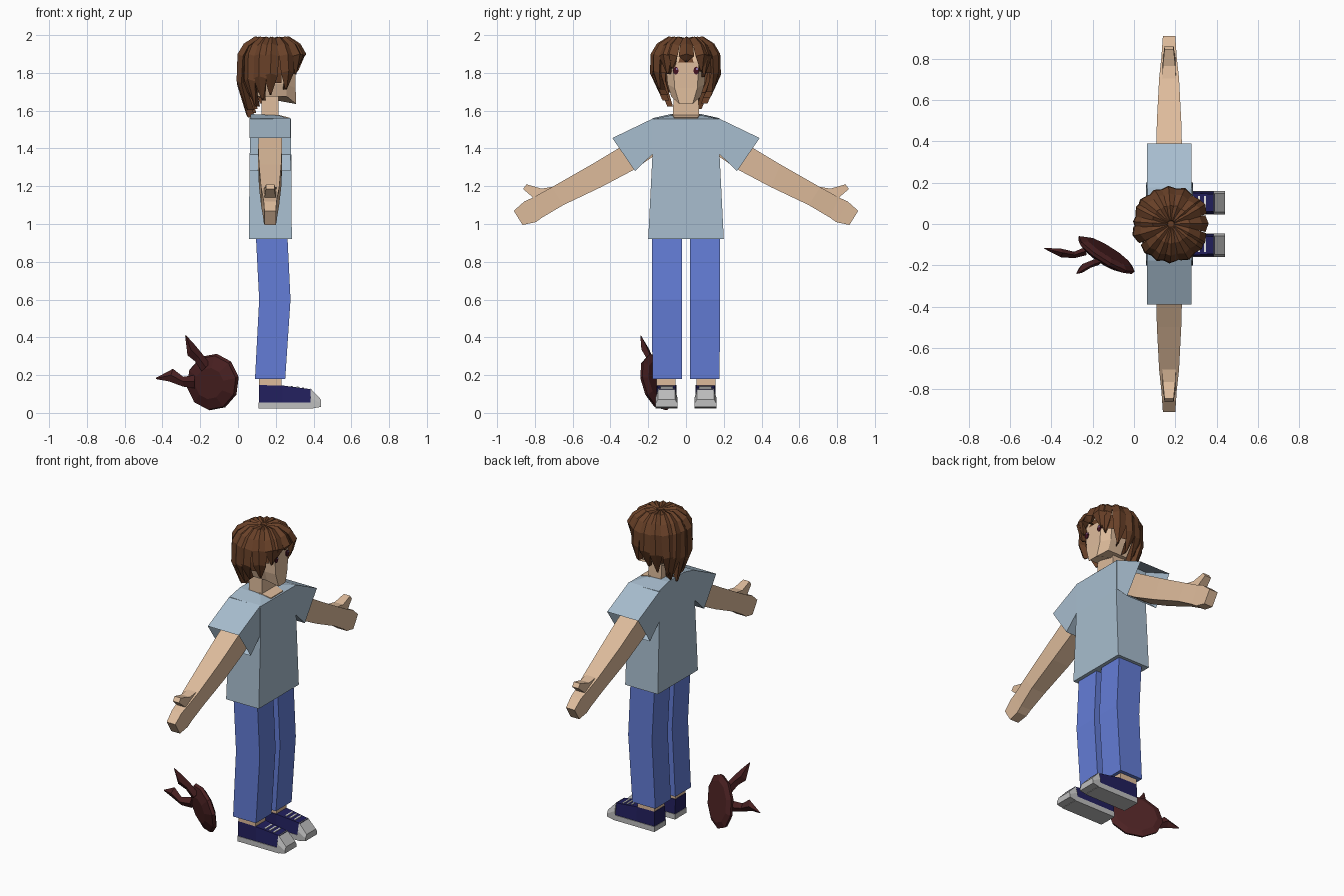
import bpy, bmesh, math, random
from mathutils import Vector

random.seed(4)
CX = 0.17  # body centre line; the figure faces +x


def mat(name, r, g, b):
    m = bpy.data.materials.new(name)
    m.diffuse_color = (r, g, b, 1)
    return m


SKIN = mat("skin", 0.73, 0.50, 0.33)
SHIRT = mat("pale_blue", 0.39, 0.51, 0.62)
DENIM = mat("denim_blue", 0.127, 0.205, 0.68)
NAVY = mat("navy", 0.016, 0.014, 0.11)
GREY = mat("grey_rubber", 0.52, 0.52, 0.52)
WHITE = mat("white", 0.85, 0.85, 0.85)
HAIR = mat("brown_hair", 0.14, 0.052, 0.021)
MAROON = mat("dark_maroon", 0.07, 0.015, 0.016)
EYE = mat("eye_dark", 0.06, 0.006, 0.015)
GLINT = mat("eye_glint", 0.3, 0.2, 0.45)


def finish(name, bm, material):
    bmesh.ops.recalc_face_normals(bm, faces=bm.faces)
    me = bpy.data.meshes.new(name)
    bm.to_mesh(me)
    bm.free()
    me.materials.append(material)
    ob = bpy.data.objects.new(name, me)
    bpy.context.collection.objects.link(ob)
    return ob


def add_loft(bm, rings, caps=True):
    rows = [[bm.verts.new(p) for p in ring] for ring in rings]
    n = len(rows[0])
    for a, b in zip(rows, rows[1:]):
        for i in range(n):
            j = (i + 1) % n
            bm.faces.new((a[i], a[j], b[j], b[i]))
    if caps:
        bm.faces.new(rows[0])
        bm.faces.new(rows[-1])


def loft(name, rings, material, caps=True):
    bm = bmesh.new()
    add_loft(bm, rings, caps)
    return finish(name, bm, material)


def rect(x0, x1, y0, y1, z):
    return [(x0, y0, z), (x1, y0, z), (x1, y1, z), (x0, y1, z)]


def both(s, rings):
    return [[(x, s * y, z) for x, y, z in r] for r in rings]


def arm_ring(y0, z0, y1, z1, h):
    """Cross-section from a top point to a bottom point, half-depth h."""
    return [(CX - h, y0, z0), (CX + h, y0, z0), (CX + h, y1, z1), (CX - h, y1, z1)]


# Shirt torso with collar raised at the back
loft("shirt_body", [
    rect(0.057, 0.285, -0.2, 0.2, 0.92),
    rect(0.062, 0.282, -0.178, 0.178, 1.36),
    [(0.065, -0.178, 1.56), (0.28, -0.178, 1.555), (0.28, 0.178, 1.555), (0.065, 0.178, 1.56)],
    [(0.068, -0.08, 1.582), (0.215, -0.08, 1.575), (0.215, 0.08, 1.575), (0.068, 0.08, 1.582)],
], SHIRT)
# Skin showing at the neckline
loft("neckline", [
    [(0.20, -0.075, 1.574), (0.272, -0.06, 1.557), (0.272, 0.06, 1.557), (0.20, 0.075, 1.574)],
    [(0.20, -0.075, 1.581), (0.272, -0.06, 1.563), (0.272, 0.06, 1.563), (0.20, 0.075, 1.581)],
], SKIN)

for s, side in ((-1, "right"), (1, "left")):
    # Sleeve, open at the cuff
    loft(side + "_sleeve", both(s, [
        arm_ring(0.172, 1.56, 0.172, 1.375, 0.108),
        arm_ring(0.39, 1.455, 0.27, 1.28, 0.108)]), SHIRT, caps=False)
    # Arm and hand
    loft(side + "_arm", both(s, [
        arm_ring(0.19, 1.50, 0.17, 1.36, 0.062),
        arm_ring(0.35, 1.405, 0.28, 1.285, 0.063),
        arm_ring(0.50, 1.315, 0.45, 1.195, 0.059),
        arm_ring(0.71, 1.195, 0.65, 1.10, 0.048),
        arm_ring(0.81, 1.14, 0.76, 1.035, 0.037),
        arm_ring(0.855, 1.12, 0.795, 1.01, 0.034),
        arm_ring(0.912, 1.07, 0.865, 0.995, 0.030)]), SKIN)
    loft(side + "_thumb", both(s, [
        arm_ring(0.69, 1.20, 0.73, 1.145, 0.034),
        arm_ring(0.765, 1.187, 0.81, 1.14, 0.03),
        arm_ring(0.845, 1.21, 0.862, 1.185, 0.022)]), SKIN)
    # Trouser leg and ankle
    loft(side + "_trouser_leg", both(s, [
        rect(0.09, 0.25, 0.022, 0.178, 0.18),
        rect(0.112, 0.278, 0.022, 0.18, 0.60),
        rect(0.095, 0.262, 0.022, 0.18, 0.93)]), DENIM)
    loft(side + "_ankle", both(s, [
        rect(0.112, 0.23, 0.055, 0.155, 0.12),
        rect(0.112, 0.23, 0.055, 0.155, 0.19)]), SKIN)
    # Shoe: upper, sole, toe cap and laces
    loft(side + "_shoe_upper", both(s, [
        [(x, 0.048, 0.05), (x, 0.158, 0.05), (x, 0.158 - i, z), (x, 0.048 + i, z)]
        for x, z, i in ((0.11, 0.147, 0.003), (0.235, 0.145, 0.003), (0.39, 0.125, 0.014))]), NAVY)
    loft(side + "_shoe_sole", both(s, [
        rect(0.108, 0.40, 0.045, 0.161, 0.022),
        rect(0.108, 0.40, 0.045, 0.161, 0.055)]), GREY)
    loft(side + "_toe_cap", both(s, [
        [(x, 0.045, z0), (x, 0.161, z0), (x, 0.161, zm), (x, 0.161 - i, z1),
         (x, 0.045 + i, z1), (x, 0.045, zm)]
        for x, z0, zm, z1, i in ((0.385, 0.022, 0.08, 0.128, 0.014),
                                 (0.44, 0.032, 0.05, 0.07, 0.012))]), GREY)
    bm = bmesh.new()
    for x in (0.285, 0.315, 0.345):
        z = 0.145 - (x - 0.235) * 0.129
        add_loft(bm, both(s, [rect(x - 0.005, x + 0.005, 0.07, 0.136, z - 0.004),
                              rect(x - 0.005, x + 0.005, 0.07, 0.136, z + 0.004)]))
    finish(side + "_laces", bm, WHITE)
    # Eye with glint
    loft(side + "_eye", [
        [(x, s * 0.054 + 0.015 * math.cos(a), 1.812 + 0.021 * math.sin(a))
         for a in (k * math.pi / 4 for k in range(8))] for x in (0.298, 0.309)], EYE)
    loft(side + "_eye_glint", [
        [(x, s * 0.054 + dy, 1.816 + dz) for dy, dz in ((0, 0), (0.009, 0), (0.009, 0.01), (0, 0.01))]
        for x in (0.305, 0.311)], GLINT)

# Neck and head
loft("neck", [rect(0.125, 0.215, -0.07, 0.07, 1.54),
              rect(0.125, 0.215, -0.065, 0.065, 1.72)], SKIN)


def head_ring(x0, x1, w, zb, zf, c):
    return [(x0, -w, zb), (x1 - 0.05, -w, zb), (x1, -c, zf),
            (x1, c, zf), (x1 - 0.05, w, zb), (x0, w, zb)]


loft("head", [
    head_ring(0.09, 0.308, 0.078, 1.675, 1.635, 0.035),
    head_ring(0.06, 0.305, 0.098, 1.74, 1.72, 0.06),
    head_ring(0.05, 0.303, 0.108, 1.86, 1.86, 0.068),
    head_ring(0.09, 0.27, 0.08, 1.95, 1.95, 0.05)], SKIN)

# Hair cap under the locks, cut away in front of the face
bm = bmesh.new()
bmesh.ops.create_uvsphere(bm, u_segments=14, v_segments=10, radius=1)
for v in bm.verts:
    v.co = Vector((0.165 + 0.155 * v.co.x, 0.155 * v.co.y, 1.80 + 0.175 * v.co.z))
low = [f for f in bm.faces if f.calc_center_median().z < 1.68 + 0.75 * (f.calc_center_median().x - 0.08)]
bmesh.ops.delete(bm, geom=low, context="FACES")
finish("hair_cap", bm, HAIR)

# Chunky hair locks fanning from the crown: angle from the face, tip height
locks = [(4, 1.87), (180, 1.575)]
for a, z in ((24, 1.82), (46, 1.79), (68, 1.71), (90, 1.68), (112, 1.65), (134, 1.62), (157, 1.60)):
    locks += [(a, z), (-a, z + 0.015)]
bm = bmesh.new()
for ang, tip in locks:
    a0 = math.radians(ang + random.uniform(-4, 4))
    k = random.uniform(0.96, 1.03)
    twist = math.radians(random.uniform(-9, 9))
    front = max(0.0, math.cos(a0))
    drop = 1.86 - tip
    tip_r = 0.165 if front > 0.3 else 0.14
    path = [(0.02, 1.985, 0.5), (0.095, 1.992, 0.27), (0.155, 1.955, 0.25),
            (0.188, 1.90, 0.24)]
    if drop > 0.08:
        path.append((0.192, 1.90 - 0.5 * (1.9 - tip), 0.21))
    path.append((tip_r, tip, 0.03))
    rings = []
    for i, (r, z, w) in enumerate(path):
        a = a0 + twist * i / len(path)
        pts = ((r * 0.94 * k, -w), (r * k, 0), (r * 0.94 * k, w), (max(r * k - 0.045, 0.005), 0))
        rings.append([(0.18 + q * math.cos(a + d), q * math.sin(a + d),
                       z - (0.012 if j != 1 else 0) - (0.02 if j == 3 and i < 4 else 0))
                      for j, (q, d) in enumerate(pts)])
    add_loft(bm, rings)
finish("hair_locks", bm, HAIR)

# Domed mask leaning on the ground behind the figure
U = Vector((0.86, -0.51, 0)).normalized()
V = Vector((0.0, -0.22, 0.975))
N = U.cross(V).normalized()
if N.y > 0:
    N = -N
C = Vector((-0.135, -0.15, 0.162))


def mask_ring(scale, depth):
    return [C + U * (0.16 * scale * math.cos(t)) + V * (0.155 * scale * math.sin(t)) + N * depth
            for t in (math.radians(36 * k + 10) for k in range(10))]


loft("mask", [mask_ring(0.78, -0.022), mask_ring(1, -0.006), mask_ring(0.95, 0.012),
              mask_ring(0.55, 0.034)], MAROON)


# Two pointed horn-like ribbons on the mask
def ribbon(name, pts):
    rings = []
    for x, y, z, w, px, pz in pts:
        rings.append([(x - w * px, y, z - w * pz), (x, y - 0.6 * w, z),
                      (x + w * px, y, z + w * pz), (x, y + 0.6 * w, z)])
    loft(name, rings, MAROON)


ribbon("upper_ribbon", [(-0.17, -0.18, 0.24, 0.03, 0.7, 0.7), (-0.21, -0.195, 0.295, 0.028, 0.6, 0.8),
                        (-0.25, -0.215, 0.335, 0.035, 0.5, 0.85), (-0.277, -0.24, 0.41, 0.003, 1, 0)])
ribbon("lower_ribbon", [(-0.23, -0.13, 0.165, 0.035, 0, 1), (-0.29, -0.15, 0.165, 0.026, 0, 1),
                        (-0.355, -0.14, 0.20, 0.035, 0.3, 0.95), (-0.435, -0.118, 0.182, 0.003, 0, 1)])
